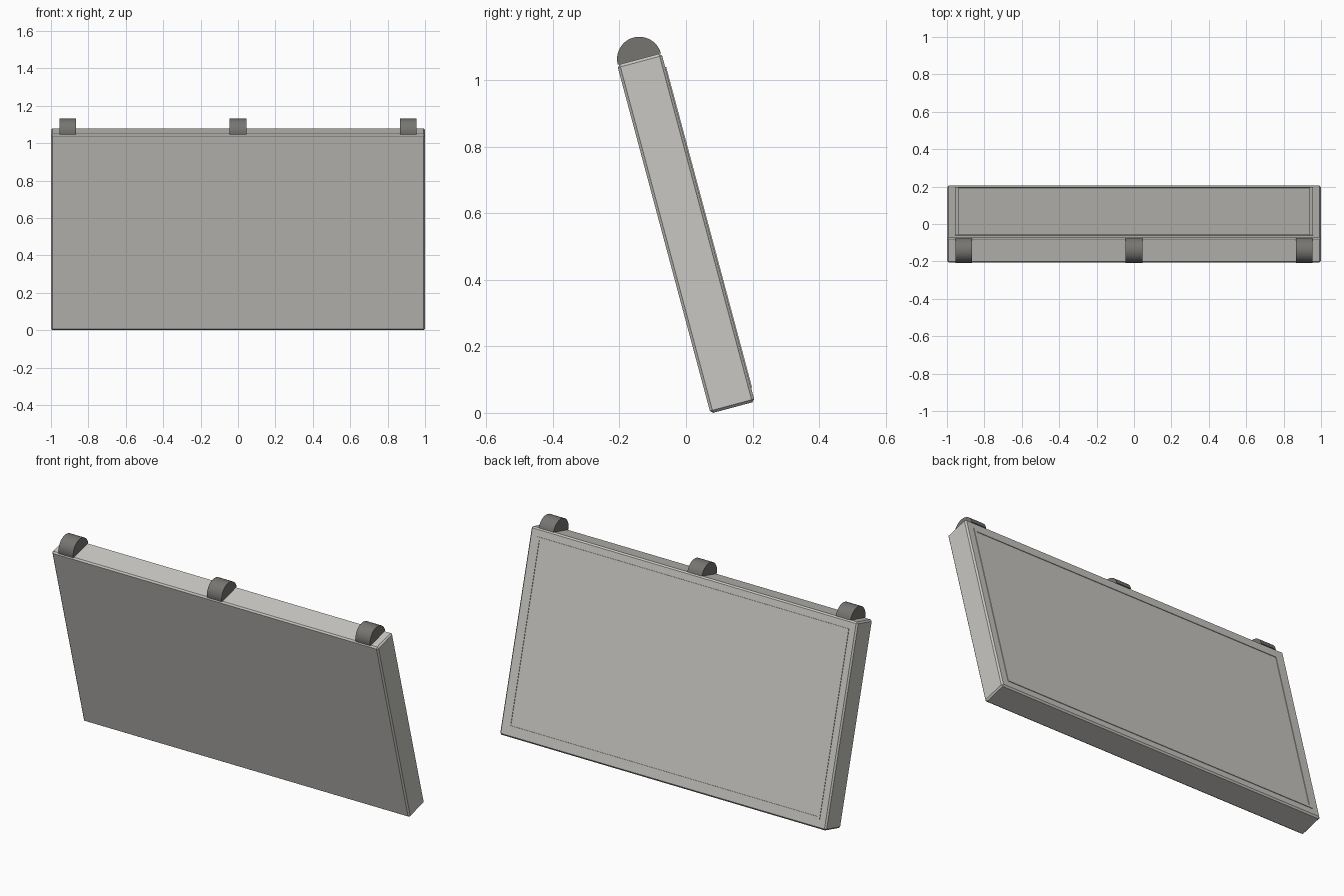
import bpy, bmesh, math
from mathutils import Matrix

if "Cube" in bpy.data.objects:
    bpy.data.objects.remove(bpy.data.objects["Cube"], do_unlink=True)

W, T, H = 2.0, 0.138, 1.085      # slab width, thickness, height
LEAN = Matrix.Translation((0, 0, 0.54)) @ Matrix.Rotation(math.radians(15), 4, "X")


def material(name, color):
    m = bpy.data.materials.new(name)
    m.use_nodes = True
    m.diffuse_color = color
    m.node_tree.nodes["Principled BSDF"].inputs["Base Color"].default_value = color
    return m


light_grey = material("light warm grey", (0.58, 0.57, 0.54, 1))
dark_grey = material("dark warm grey", (0.18, 0.177, 0.167, 1))


def finish(name, bm, mat):
    bmesh.ops.recalc_face_normals(bm, faces=bm.faces)
    mesh = bpy.data.meshes.new(name)
    bm.to_mesh(mesh)
    bm.free()
    mesh.materials.append(mat)
    obj = bpy.data.objects.new(name, mesh)
    bpy.context.collection.objects.link(obj)
    obj.matrix_world = LEAN
    return obj


# Leaning slab with narrow chamfers
bm = bmesh.new()
bmesh.ops.create_cube(bm, size=1, matrix=Matrix.Diagonal((W, T, H, 1)))
bmesh.ops.bevel(bm, geom=bm.edges[:], offset=0.008, segments=1, affect="EDGES")
finish("slab", bm, light_grey)

# Thin raised border line on the back
bm = bmesh.new()
rings = []
for inset, y in ((0.044, T / 2 - 0.001), (0.044, T / 2 + 0.003),
                 (0.061, T / 2 + 0.003), (0.061, T / 2 - 0.001)):
    x, z = W / 2 - inset, H / 2 - inset
    rings.append([bm.verts.new((sx * x, y, sz * z))
                  for sx, sz in ((-1, -1), (1, -1), (1, 1), (-1, 1))])
for r in range(4):
    a, b = rings[r], rings[(r + 1) % 4]
    for i in range(4):
        j = (i + 1) % 4
        bm.faces.new((a[i], a[j], b[j], b[i]))
finish("back_border", bm, light_grey)


# Half-round knuckles on the top edge
def knuckle(name, x, width=0.09, radius=0.067, steps=24):
    bm = bmesh.new()
    arc = [math.pi * i / steps for i in range(steps + 1)]
    face = bm.faces.new([bm.verts.new((x - width / 2, radius * math.cos(a),
                                       H / 2 + radius * math.sin(a))) for a in arc])
    ext = bmesh.ops.extrude_face_region(bm, geom=[face], use_keep_orig=True)
    bmesh.ops.translate(bm, vec=(width, 0, 0),
                        verts=[v for v in ext["geom"] if isinstance(v, bmesh.types.BMVert)])
    obj = finish(name, bm, dark_grey)
    bpy.ops.object.select_all(action="DESELECT")
    obj.select_set(True)
    bpy.context.view_layer.objects.active = obj
    bpy.ops.object.shade_smooth_by_angle(angle=math.radians(30))


for name, x in (("right_knuckle", -0.91), ("middle_knuckle", 0), ("left_knuckle", 0.91)):
    knuckle(name, x)
